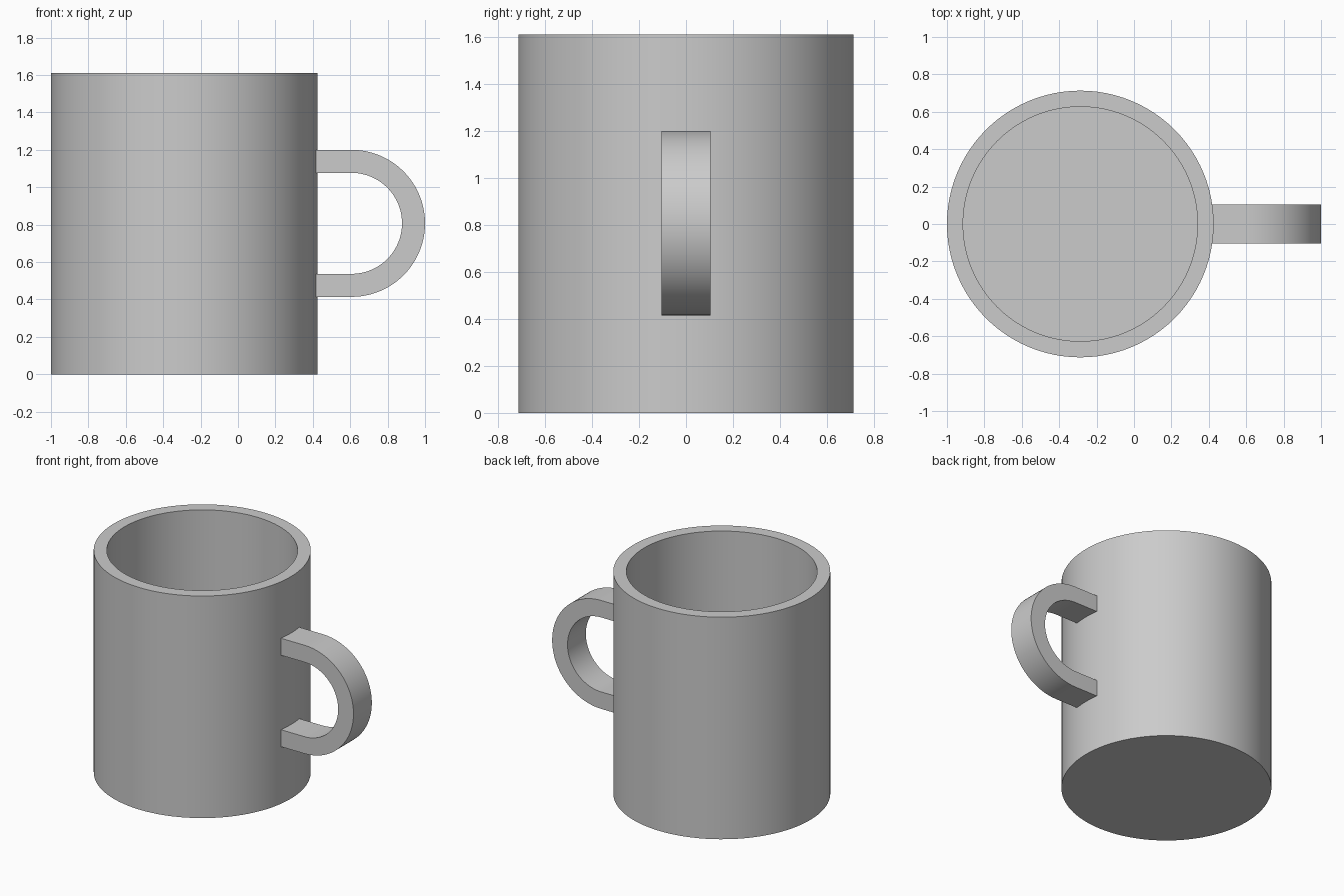
import bpy
import bmesh
import math
from mathutils import Vector

cube = bpy.data.objects.get("Cube")
if cube:
    bpy.data.objects.remove(cube, do_unlink=True)

CENTRE_X, RADIUS, HEIGHT = -0.287, 0.713, 1.61
WALL = 0.086
SEGMENTS = 96

grey = bpy.data.materials.new("plain grey")
grey.use_nodes = True
colour = (0.6, 0.6, 0.6, 1)
grey.diffuse_color = colour
grey.node_tree.nodes["Principled BSDF"].inputs["Base Color"].default_value = colour


def finish(name, bm):
    """Turn a bmesh into a named, smooth-shaded object."""
    bmesh.ops.recalc_face_normals(bm, faces=bm.faces)
    mesh = bpy.data.meshes.new(name)
    bm.to_mesh(mesh)
    bm.free()
    obj = bpy.data.objects.new(name, mesh)
    bpy.context.collection.objects.link(obj)
    mesh.materials.append(grey)
    bpy.ops.object.select_all(action="DESELECT")
    obj.select_set(True)
    bpy.context.view_layer.objects.active = obj
    bpy.ops.object.shade_smooth_by_angle(angle=math.radians(30))
    return obj


def ring(bm, radius, z):
    return [bm.verts.new((radius * math.cos(a), radius * math.sin(a), z))
            for a in (math.tau * i / SEGMENTS for i in range(SEGMENTS))]


def bridge(bm, first, second, closed=True):
    count = len(first)
    for i in range(count if closed else count - 1):
        j = (i + 1) % count
        bm.faces.new((first[i], first[j], second[j], second[i]))


# Hollow cylindrical cup: outer wall, flat rim, inner wall and floor
bm = bmesh.new()
inner = RADIUS - WALL
rings = [ring(bm, r, z) for r, z in
         ((RADIUS, 0), (RADIUS, HEIGHT), (inner, HEIGHT), (inner, WALL))]
for low, high in zip(rings, rings[1:]):
    bridge(bm, low, high)
bm.faces.new(rings[0])
bm.faces.new(rings[-1])
cup = finish("cup_body", bm)
cup.location.x = CENTRE_X

# D-shaped handle: rectangular section swept along two straights and a half circle
ROOT_X, ARC_X, ARC_Z = 0.39, 0.607, 0.807
OUTER, INNER, HALF_WIDTH = 0.393, 0.27, 0.105
STEPS = 48
path = [(ROOT_X, Vector((0, 0, 1)))]
for i in range(STEPS + 1):
    a = math.pi * (0.5 - i / STEPS)
    path.append((ARC_X, Vector((math.cos(a), 0, math.sin(a)))))
path.append((ROOT_X, Vector((0, 0, -1))))

bm = bmesh.new()
sections = []
for x, direction in path:
    base = Vector((x, 0, ARC_Z))
    sections.append([bm.verts.new(base + direction * r + Vector((0, y, 0)))
                     for r, y in ((OUTER, -HALF_WIDTH), (OUTER, HALF_WIDTH),
                                  (INNER, HALF_WIDTH), (INNER, -HALF_WIDTH))])
for first, second in zip(sections, sections[1:]):
    bridge(bm, first, second)
bm.faces.new(sections[0])
bm.faces.new(sections[-1])
finish("handle", bm)
